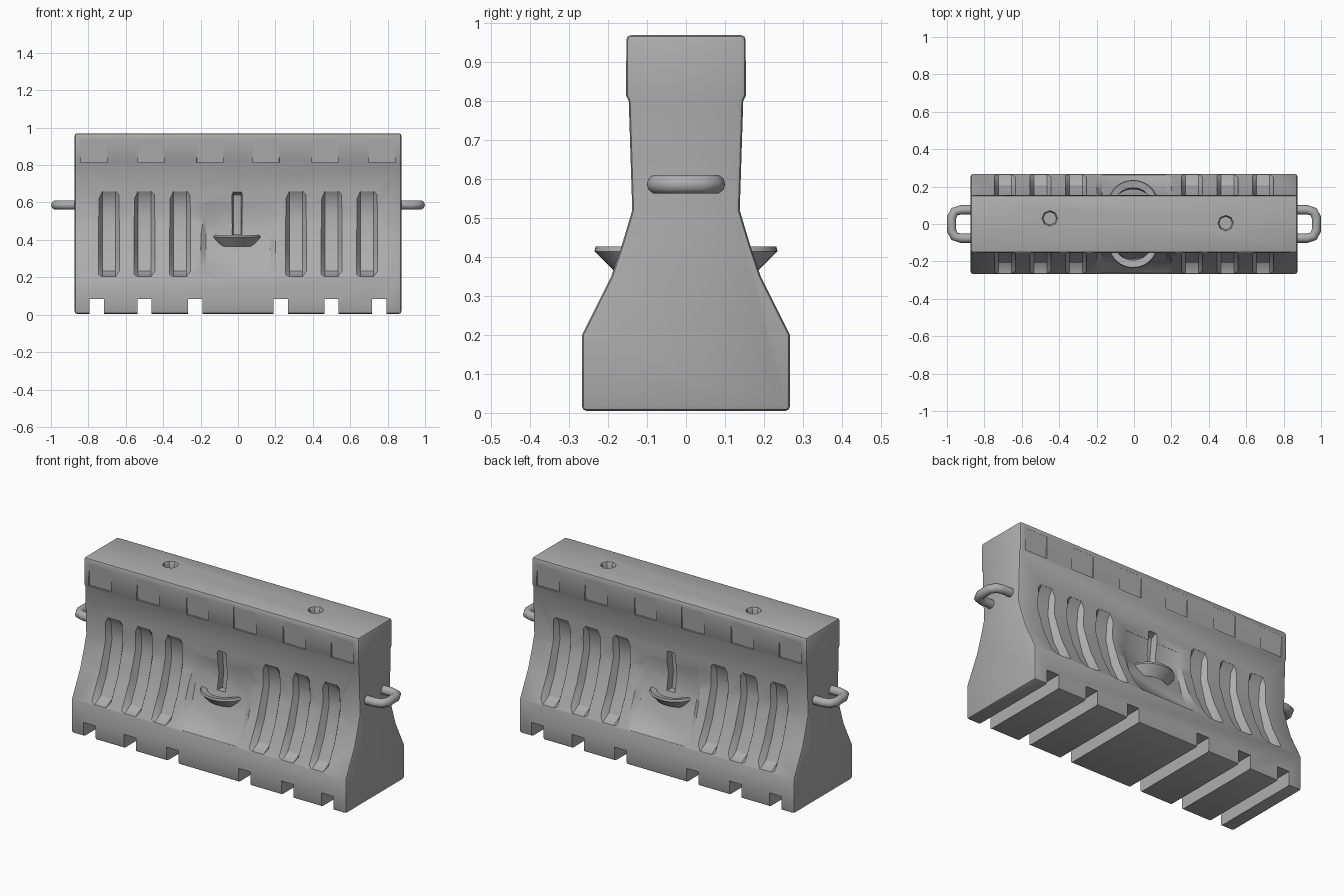
import bpy, bmesh, math
from mathutils import Matrix

if "Cube" in bpy.data.objects:
    bpy.data.objects.remove(bpy.data.objects["Cube"])

grey = bpy.data.materials.new("grey plastic")
grey.use_nodes = True
colour = (0.42, 0.42, 0.42, 1)
grey.diffuse_color = colour
grey.node_tree.nodes["Principled BSDF"].inputs["Base Color"].default_value = colour

# Half cross-section of the barrier as (half depth, height)
PROFILE = [(0.267, 0.005), (0.267, 0.2), (0.192, 0.35), (0.165, 0.43),
           (0.138, 0.52), (0.147, 0.8), (0.154, 0.815), (0.153, 0.97)]
HALF_LENGTH = 0.873


def surface(z):
    """Half depth of the barrier at a height."""
    for (y0, z0), (y1, z1) in zip(PROFILE, PROFILE[1:]):
        if z0 <= z <= z1:
            return y0 + (y1 - y0) * (z - z0) / (z1 - z0)
    return PROFILE[-1][0]


def finish(bm, name):
    bmesh.ops.recalc_face_normals(bm, faces=bm.faces[:])
    mesh = bpy.data.meshes.new(name)
    bm.to_mesh(mesh)
    bm.free()
    mesh.materials.append(grey)
    obj = bpy.data.objects.new(name, mesh)
    bpy.context.collection.objects.link(obj)
    return obj


def loft(bm, sections, closed=False):
    """Skin a row of equal sections, capping the ends unless closed."""
    rows = [[bm.verts.new(p) for p in s] for s in sections]
    pairs = list(zip(rows, rows[1:]))
    if closed:
        pairs.append((rows[-1], rows[0]))
    else:
        bm.faces.new(rows[0])
        bm.faces.new(rows[-1])
    for a, b in pairs:
        for i in range(len(a)):
            j = (i + 1) % len(a)
            bm.faces.new((a[i], a[j], b[j], b[i]))


def channel(bm, x, side, inner, outer, path):
    """Cutter following the wall; path holds (height, depth of cut)."""
    sections = []
    for z, depth in path:
        floor, mouth = surface(z) - depth, surface(z) + 0.02
        sections.append([(x - inner, side * floor, z), (x + inner, side * floor, z),
                         (x + outer, side * mouth, z), (x - outer, side * mouth, z)])
    loft(bm, sections)


def box(bm, centre, size):
    m = Matrix.Translation(centre) @ Matrix.Diagonal((*size, 1))
    bmesh.ops.create_cube(bm, size=1, matrix=m)


def bake(obj):
    bpy.context.view_layer.update()
    dg = bpy.context.evaluated_depsgraph_get()
    obj.data = bpy.data.meshes.new_from_object(obj.evaluated_get(dg))
    obj.modifiers.clear()


def cut(obj, bm):
    cutter = finish(bm, "cutter")
    cutter.hide_render = True
    mod = obj.modifiers.new("cut", "BOOLEAN")
    mod.operation, mod.solver, mod.object = "DIFFERENCE", "EXACT", cutter
    bake(obj)
    bpy.data.objects.remove(cutter)


def smooth(obj, angle=32):
    bpy.ops.object.select_all(action="DESELECT")
    obj.select_set(True)
    bpy.context.view_layer.objects.active = obj
    bpy.ops.object.shade_smooth_by_angle(angle=math.radians(angle))


# Barrier body: extruded section with softened edges
bm = bmesh.new()
outline = PROFILE + [(-y, z) for y, z in reversed(PROFILE)]
loft(bm, [[(x, y, z) for y, z in outline] for x in (-HALF_LENGTH, HALF_LENGTH)])
body = finish(bm, "barrier_body")
bevel = body.modifiers.new("soft edges", "BEVEL")
bevel.width, bevel.segments = 0.012, 2
bevel.limit_method, bevel.angle_limit = "ANGLE", math.radians(40)
bake(body)

# Drainage notches running through the foot
bm = bmesh.new()
for x in (0.228, 0.5, 0.755):
    for s in (-1, 1):
        box(bm, (s * x, 0, 0.0), (0.076, 0.7, 0.17))
cut(body, bm)

# Tall grooves and the wide middle recess on both faces
bm = bmesh.new()
groove_path = [(0.205, 0.002), (0.235, 0.04), (0.35, 0.04), (0.43, 0.035),
               (0.52, 0.03), (0.62, 0.025), (0.66, 0.001)]
middle_path = [(0.205, 0.002), (0.25, 0.025), (0.35, 0.024), (0.43, 0.02),
               (0.52, 0.01), (0.6, 0.001)]
for side in (-1, 1):
    for x in (0.31, 0.5, 0.69):
        for s in (-1, 1):
            channel(bm, s * x, side, 0.035, 0.068, groove_path)
    channel(bm, 0, side, 0.17, 0.225, middle_path)
cut(body, bm)

# Narrow slot above each hook
bm = bmesh.new()
for side in (-1, 1):
    channel(bm, -0.005, side, 0.02, 0.032,
            [(0.43, 0.06), (0.52, 0.045), (0.64, 0.035), (0.655, 0.005)])
cut(body, bm)

# Row of shallow wedge panels under the top edge
bm = bmesh.new()
for side in (-1, 1):
    for x in (0.15, 0.465, 0.77):
        for s in (-1, 1):
            channel(bm, s * x, side, 0.07, 0.072, [(0.815, 0.01), (0.94, 0.0005)])
cut(body, bm)

# Filling holes in the top, each with a sunken rim
bm = bmesh.new()
for x, y in ((-0.45, 0.03), (0.49, 0.005)):
    rings = [(0.04, 0.88), (0.034, 0.955), (0.05, 0.985)]
    loft(bm, [[(x + r * math.cos(a * math.tau / 8), y + r * math.sin(a * math.tau / 8), z)
               for a in range(8)] for r, z in rings])
cut(body, bm)
smooth(body)

# Half-ring hooks with a wedge section on both faces
for side, name in ((-1, "front_hook"), (1, "back_hook")):
    bm = bmesh.new()
    sections = []
    for i in range(17):
        a = math.pi * i / 16
        c, s = math.cos(a), math.sin(a)
        sections.append([(rx * c - 0.005, side * (0.115 + ry * s), z) for rx, ry, z in
                         ((0.095, 0.078, 0.42), (0.125, 0.117, 0.427),
                          (0.132, 0.12, 0.415), (0.1, 0.07, 0.365))])
    loft(bm, sections)
    smooth(finish(bm, name), 40)

# Connecting loops on both ends
for side, name in ((-1, "right_end_loop"), (1, "left_end_loop")):
    corners = [(0.85, -0.076), (0.925, -0.076), (0.96, -0.066), (0.975, -0.035)]
    path = corners + [(x, -y) for x, y in reversed(corners)]
    curve = bpy.data.curves.new(name, "CURVE")
    curve.dimensions = "3D"
    curve.bevel_depth, curve.bevel_resolution = 0.025, 3
    curve.use_fill_caps = True
    spline = curve.splines.new("POLY")
    spline.points.add(len(path) - 1)
    for p, (x, y) in zip(spline.points, path):
        p.co = (side * x, y, 0.587, 1)
    tube = bpy.data.objects.new("tube", curve)
    bpy.context.collection.objects.link(tube)
    bpy.context.view_layer.update()
    dg = bpy.context.evaluated_depsgraph_get()
    mesh = bpy.data.meshes.new_from_object(tube.evaluated_get(dg))
    bpy.data.objects.remove(tube)
    mesh.materials.clear()
    mesh.materials.append(grey)
    loop = bpy.data.objects.new(name, mesh)
    bpy.context.collection.objects.link(loop)
    smooth(loop, 50)
